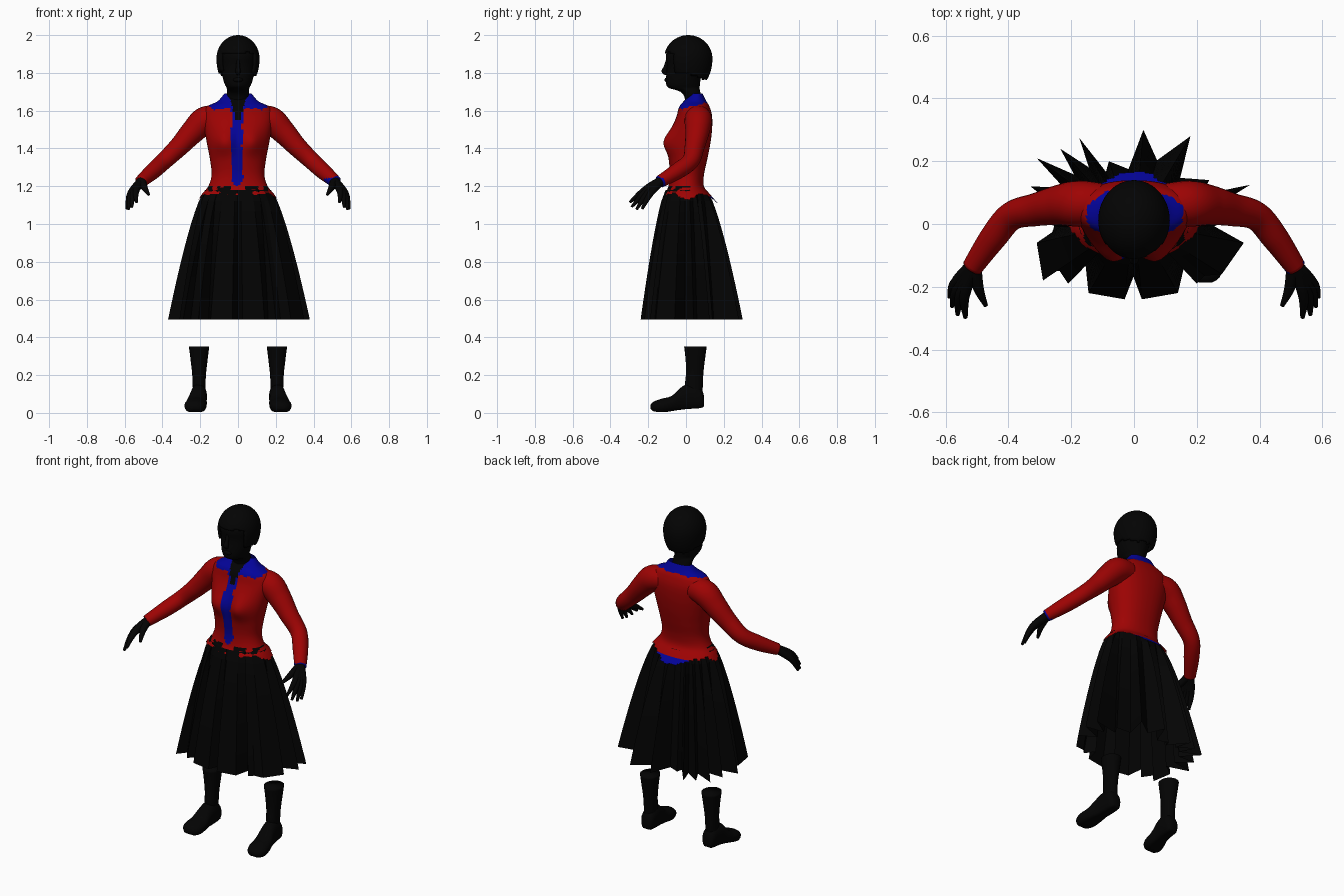
import bpy, bmesh, math
from mathutils import Vector

cube = bpy.data.objects.get("Cube")
if cube:
    bpy.data.objects.remove(cube)


def material(name, colour):
    mat = bpy.data.materials.new(name)
    mat.use_nodes = True
    mat.diffuse_color = (*colour, 1)
    mat.node_tree.nodes["Principled BSDF"].inputs["Base Color"].default_value = (*colour, 1)
    return mat


BLACK, RED, BLUE = 0, 1, 2
MATERIALS = [material("black", (.001, .001, .001)),
             material("red_cloth", (.34, .001, .001)),
             material("blue_cloth", (.001, .001, .32))]


def finish(name, bm, paint=None, smooth=True):
    """Turn a bmesh into an object; paint gives the material index of a face centre."""
    bmesh.ops.recalc_face_normals(bm, faces=bm.faces)
    for face in bm.faces:
        face.smooth = smooth
        face.material_index = paint(face.calc_center_median()) if paint else BLACK
    mesh = bpy.data.meshes.new(name)
    bm.to_mesh(mesh)
    bm.free()
    for mat in MATERIALS:
        mesh.materials.append(mat)
    obj = bpy.data.objects.new(name, mesh)
    bpy.context.collection.objects.link(obj)
    return obj


def loft(rings, cap=True):
    """Join closed rings of points with quads."""
    bm = bmesh.new()
    rows = [[bm.verts.new(p) for p in ring] for ring in rings]
    n = len(rows[0])
    for low, high in zip(rows, rows[1:]):
        for i in range(n):
            j = (i + 1) % n
            bm.faces.new((low[i], low[j], high[j], high[i]))
    if cap:
        bm.faces.new(rows[0])
        bm.faces.new(rows[-1])
    return bm


def spline(keys, steps):
    """Catmull-Rom interpolation of number tuples."""
    out = []
    for i in range(len(keys) - 1):
        a, b, c, d = (keys[max(0, min(len(keys) - 1, i + k))] for k in (-1, 0, 1, 2))
        for s in range(steps):
            t = s / steps
            out.append([q + t / 2 * (r - p + t * (2 * p - 5 * q + 4 * r - e
                        + t * (3 * (q - r) + e - p))) for p, q, r, e in zip(a, b, c, d)])
    return out + [list(keys[-1])]


def body_rings(keys, steps, n, x=0, power=1):
    """Horizontal rings from (z, half width, front y, back y)."""
    rings = []
    for z, rx, front, back in spline(keys, steps):
        ring = []
        for k in range(n):
            a = math.tau * k / n
            c, s = math.cos(a), math.sin(a)
            ring.append(Vector((x + rx * math.copysign(abs(c) ** power, c),
                                (front + back) / 2 + (back - front) / 2
                                * math.copysign(abs(s) ** power, s), z)))
        rings.append(ring)
    return rings


def tube(keys, steps, n):
    """Round tube through (x, y, z, radius)."""
    path = spline(keys, steps)
    rings = []
    for i, p in enumerate(path):
        ahead = Vector(path[min(i + 1, len(path) - 1)][:3])
        way = (ahead - Vector(path[max(i - 1, 0)][:3])).normalized()
        u = way.cross(Vector((0, 1, .3))).normalized()
        v = way.cross(u)
        rings.append([Vector(p[:3]) + p[3] * (u * math.cos(math.tau * k / n)
                      + v * math.sin(math.tau * k / n)) for k in range(n)])
    return loft(rings)


def ball(name, centre, size):
    bm = bmesh.new()
    bmesh.ops.create_uvsphere(bm, u_segments=20, v_segments=12, radius=1)
    for v in bm.verts:
        v.co = Vector(a * b + c for a, b, c in zip(v.co, size, centre))
    return finish(name, bm)


# Shirt with tie, collar and ragged hem
shirt_keys = [(1.11, .222, -.135, .168), (1.16, .19, -.112, .125), (1.2, .157, -.093, .095),
              (1.26, .14, -.085, .095), (1.34, .148, -.09, .112), (1.42, .163, -.09, .128),
              (1.5, .178, -.075, .138), (1.57, .187, -.05, .138), (1.62, .165, -.036, .125),
              (1.65, .108, -.012, .108), (1.69, .072, .028, .088)]
rings = body_rings(shirt_keys, 7, 96, power=.9)
for p in (p for ring in rings for p in ring):
    if p.y < 0:
        p.y -= .038 * math.exp(-((abs(p.x) - .075) / .06) ** 2 - ((p.z - 1.435) / .065) ** 2)


def wobble(p):
    return math.sin(p.x * 90) * math.sin(p.x * 37 + p.z * 60 + 1)


def shirt_paint(p):
    front = p.y < .02
    if front and abs(p.x) < (p.z - 1.53) * .33:
        return BLACK
    collar = 1.61 + .25 * max(p.y + .02, 0) + .006 * wobble(p)
    if p.z > collar and abs(p.x) < .155:
        return BLUE
    if front and p.z > 1.2 and abs(p.x + .005) < min(.03, (p.z - 1.18) * .5) + .006 * wobble(p):
        return BLUE
    if not front and p.z < 1.145 and abs(p.x) < .13:
        return BLUE
    if front and 1.172 < p.z < 1.2 and .04 < abs(p.x) < .16 and wobble(p) > -.25:
        return BLACK
    return RED


bm = loft(rings, cap=False)
ragged = []
for f in bm.faces:
    p = f.calc_center_median()
    tail = .032 * math.exp(-((p.y - .01) / .04) ** 2)
    if p.y > .05:
        tail = .05 * math.exp(-(p.x / .11) ** 2)
    if p.z < 1.16 - tail + .007 * wobble(p):
        ragged.append(f)
bmesh.ops.delete(bm, geom=ragged, context='FACES')
finish("shirt", bm, shirt_paint)

# Pleated skirt: ridges at the listed hem corners, folds tucked in between;
# the front panels run straight from corner to corner
corners = [(.38, .04), (.37, .125), (.24, .14), (.18, .28), (.03, .3), (-.08, .2),
           (-.175, .275), (-.235, .24), (-.31, .21), (-.33, .12), (-.37, .03), (-.31, -.06),
           (-.29, -.18), (-.25, -.13), (-.21, -.19), (-.155, -.125), (-.145, -.22),
           (-.03, -.24), (.025, -.24), (.14, -.22), (.16, -.135), (.2, -.19),
           (.225, -.165), (.28, -.16), (.35, -.06)]
hem = []
for a, b in zip(corners, corners[1:] + corners[:1]):
    hem.append(Vector(a))
    if max(a[1], b[1]) > -.05 or a[0] * b[0] < 0:
        hem.append((Vector(a) + Vector(b)) * .35)
rings = []
for i in range(13):
    t = i / 12
    ring = []
    for h in hem:
        angle = math.atan2(h.y, h.x * .7)
        waist = Vector((.175 * math.cos(angle), .108 * math.sin(angle)))
        p = waist.lerp(h, t ** .72)
        ring.append((p.x, p.y, 1.18 - .685 * t))
    rings.append(ring)
finish("skirt", loft(rings, cap=False), smooth=False)

# Head and neck
head_keys = [(1.58, .05, .0, .09), (1.66, .056, -.005, .085), (1.7, .058, -.03, .075),
             (1.72, .06, -.09, .072), (1.74, .07, -.105, .074), (1.78, .082, -.105, .08),
             (1.84, .09, -.1, .1), (1.9, .095, -.105, .11), (1.95, .075, -.07, .1),
             (1.98, .03, .0, .05)]
finish("head", loft(body_rings(head_keys, 4, 32)))
nose = [(0, -.095, 1.875, .008), (0, -.108, 1.83, .011), (0, -.114, 1.808, .015),
        (0, -.1, 1.793, .008)]
finish("nose", tube(nose, 4, 12))
ball("lips", (0, -.1, 1.763), (.026, .014, .013))

# Short hair, cut away around the face
bm = bmesh.new()
bmesh.ops.create_uvsphere(bm, u_segments=48, v_segments=40, radius=1)
for v in bm.verts:
    drop = .125 if v.co.z > 0 else .175
    v.co = Vector((v.co.x * .114, .012 + v.co.y * .128, 1.875 + v.co.z * drop))
cut = []
for f in bm.faces:
    p = f.calc_center_median()
    edge = 1.905 if p.y < -.06 else 1.8 - .3 * max(p.y, 0)
    if p.z < edge + .006 * wobble(p):
        cut.append(f)
bmesh.ops.delete(bm, geom=cut, context='FACES')
hair = finish("hair", bm)
hair.modifiers.new("thickness", 'SOLIDIFY').thickness = .012

arm = [(.1, .065, 1.562, .064), (.175, .065, 1.548, .073), (.24, .06, 1.488, .064),
       (.31, .046, 1.412, .053), (.39, .025, 1.335, .046), (.45, -.045, 1.28, .043),
       (.515, -.138, 1.224, .033)]
wrist = (.51, -.13, 1.23, .024)
fingers = {"thumb": ((.497, -.2, 1.195), (.472, -.26, 1.155)),
           "index_finger": ((.54, -.225, 1.175), (.537, -.298, 1.115)),
           "middle_finger": ((.553, -.22, 1.165), (.562, -.288, 1.09)),
           "ring_finger": ((.563, -.207, 1.16), (.58, -.262, 1.077)),
           "little_finger": ((.57, -.19, 1.16), (.588, -.232, 1.08))}
shaft = [(.1, .033, .005, .085), (.15, .034, -.005, .09), (.21, .037, .0, .092),
         (.28, .045, -.002, .1), (.352, .054, -.01, .11)]
# Foot sections: y, centre x, half width, bottom, top
foot = [(.095, .205, .022, .035, .09), (.08, .205, .038, .026, .13), (.03, .207, .043, .022, .155),
        (-.02, .212, .045, .018, .14), (-.075, .22, .055, .012, .09), (-.13, .226, .058, .005, .075),
        (-.17, .228, .045, .008, .06), (-.187, .228, .02, .02, .045)]

# The left foot steps a little further forward
for side, s, reach in (("left", 1, 1), ("right", -1, .8)):
    def flip(p):
        return (s * p[0], *p[1:])

    # Sleeve, with one blue cuff
    finish(side + "_sleeve", tube([flip(p) for p in arm], 8, 24),
           lambda p: BLUE if p.x > 0 and p.y < -.112 and p.z < 1.242 else RED)

    # Hand: each finger runs from the wrist so the roots merge into a palm
    for name, (knuckle, tip) in fingers.items():
        keys = [wrist, (*knuckle, .018), (*tip, .007)]
        finish(side + "_" + name, tube([flip(p) for p in keys], 5, 10))

    # Boot
    finish(side + "_boot_shaft", loft(body_rings(shaft, 4, 20, x=s * .206)))
    rings = []
    for y, x, w, low, high in spline(foot, 3):
        ring = []
        for k in range(20):
            a = math.tau * k / 20
            rise = max(math.sin(a), -.7) / .7 if math.sin(a) < 0 else math.sin(a)
            ring.append((s * x + w * math.cos(a), y * reach if y < 0 else y,
                         (low + high) / 2 + (high - low) / 2 * rise))
        rings.append(ring)
    finish(side + "_boot_foot", loft(rings))
